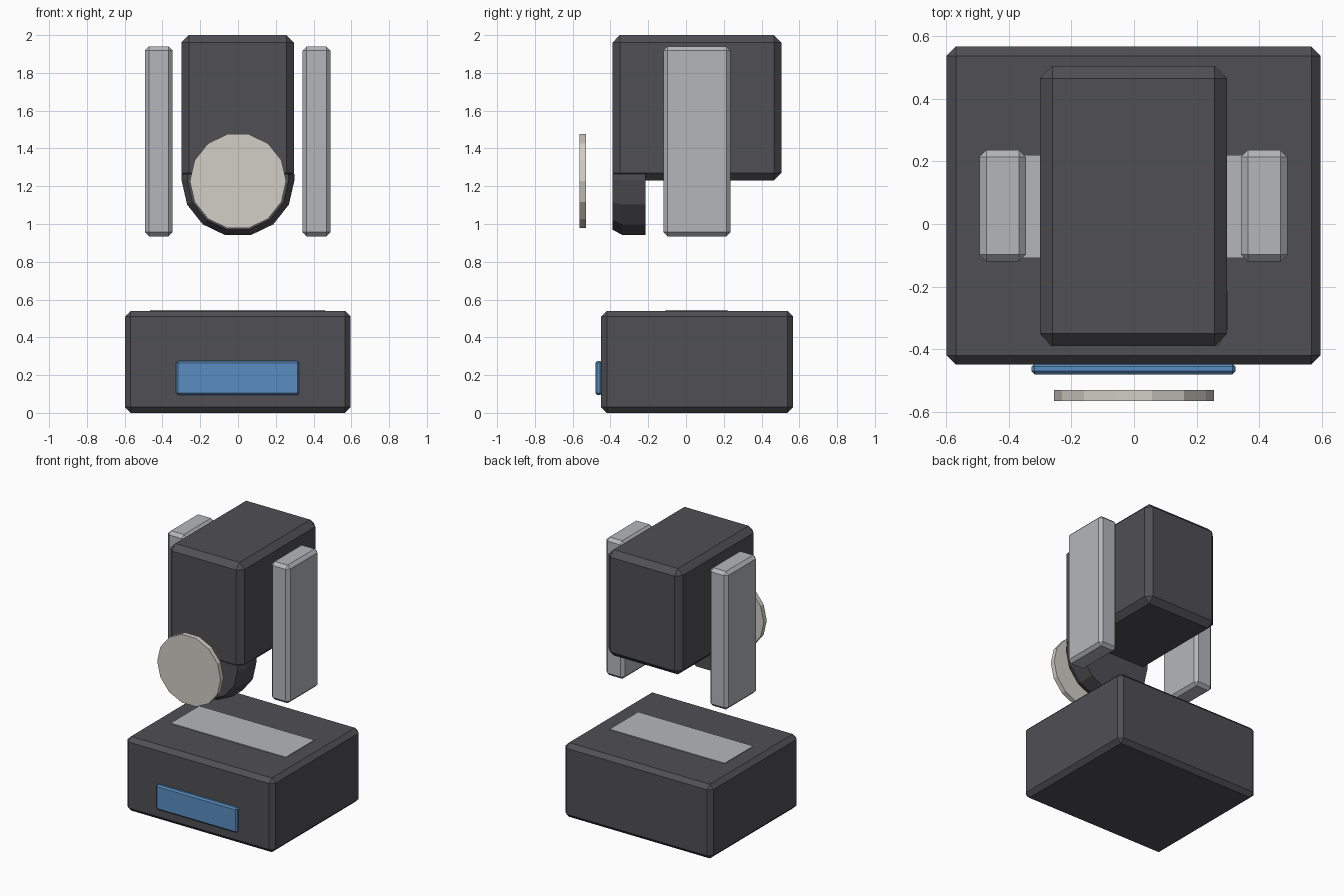
import bpy, bmesh, math

if "Cube" in bpy.data.objects:
    bpy.data.objects.remove(bpy.data.objects["Cube"])


def material(name, rgb):
    m = bpy.data.materials.new(name)
    m.diffuse_color = (*rgb, 1)
    m.use_nodes = True
    m.node_tree.nodes["Principled BSDF"].inputs["Base Color"].default_value = m.diffuse_color
    return m


DARK = material("charcoal", (0.08, 0.08, 0.09))
LIGHT = material("light_grey", (0.46, 0.47, 0.50))
BLUE = material("blue", (0.10, 0.27, 0.53))
CREAM = material("cream", (0.64, 0.62, 0.56))


def finish(name, bm, mat):
    bmesh.ops.recalc_face_normals(bm, faces=bm.faces)
    me = bpy.data.meshes.new(name)
    bm.to_mesh(me)
    bm.free()
    me.materials.append(mat)
    ob = bpy.data.objects.new(name, me)
    bpy.context.collection.objects.link(ob)
    return ob


def box(name, x, y, z, mat, bevel=0.0):
    """Chamfered box given by its (min, max) extents on each axis."""
    bm = bmesh.new()
    bmesh.ops.create_cube(bm, size=1)
    for v in bm.verts:
        for i, (lo, hi) in enumerate((x, y, z)):
            v.co[i] = lo if v.co[i] < 0 else hi
    ob = finish(name, bm, mat)
    if bevel:
        mod = ob.modifiers.new("chamfer", "BEVEL")
        mod.width = bevel
        mod.segments = 1
    return ob


def loft(name, rings, mat):
    """Closed solid through (y, outline) rings, outline in x and z."""
    bm = bmesh.new()
    loops = [[bm.verts.new((px, y, pz)) for px, pz in pts] for y, pts in rings]
    n = len(loops[0])
    for a, b in zip(loops, loops[1:]):
        for i in range(n):
            j = (i + 1) % n
            bm.faces.new((a[i], a[j], b[j], b[i]))
    bm.faces.new(loops[0])
    bm.faces.new(loops[-1])
    return finish(name, bm, mat)


def arc(r, zc, count):
    """Points of a 14-sided circle with a flat bottom, from +x downwards."""
    step = math.tau / 14
    return [(r * math.cos(i * step), zc - r * math.sin(i * step)) for i in range(count)]


# base block with front panel and top plate
box("base", (-0.598, 0.596), (-0.449, 0.567), (0, 0.54), DARK, 0.03)
box("front_panel", (-0.327, 0.324), (-0.48, -0.445), (0.095, 0.275), BLUE, 0.01)
box("top_plate", (-0.466, 0.461), (-0.108, 0.22), (0.50, 0.545), LIGHT)

# head block
box("head", (-0.3, 0.297), (-0.39, 0.505), (1.23, 2.0), DARK, 0.04)


# rounded chin under the head, chamfered at the front
def chin_outline(r):
    return arc(r, 1.232, 8) + [(-r, 1.265), (r, 1.265)]


loft("chin", [(-0.39, chin_outline(0.268)), (-0.335, chin_outline(0.299)),
              (-0.215, chin_outline(0.299))], DARK)

# floating face disc
disc = arc(0.255, 1.227, 14)
loft("face_disc", [(-0.565, disc), (-0.53, disc)], CREAM)

# side arms
for name, s in (("left_arm", -1), ("right_arm", 1)):
    c = s * 0.4175 - 0.002
    box(name, (c - 0.074, c + 0.074), (-0.12, 0.236), (0.935, 1.94), LIGHT, 0.022)
